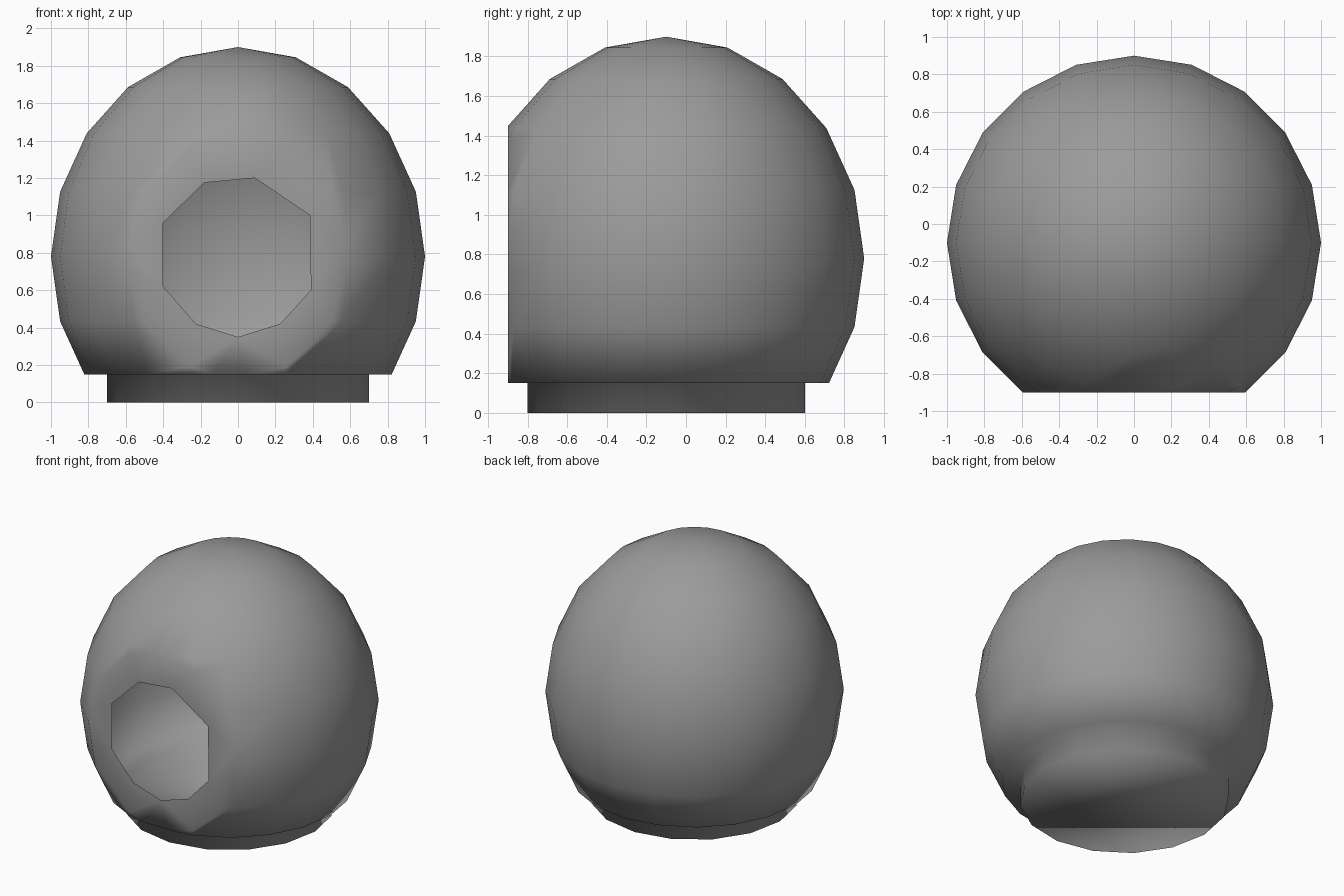
import bpy
import bmesh
import math
from mathutils import Matrix, Vector

cube = bpy.data.objects.get("Cube")
if cube:
    bpy.data.objects.remove(cube, do_unlink=True)

FRONT = -0.9
LIP = 0.15
CENTRE = Vector((0, -0.1, 0.78))

grey = bpy.data.materials.new("warm_grey")
grey.use_nodes = True
grey.diffuse_color = (0.33, 0.33, 0.33, 1)
grey.node_tree.nodes["Principled BSDF"].inputs["Base Color"].default_value = grey.diffuse_color


def cut(bm, point, normal):
    """Remove everything on the positive side of a plane."""
    bmesh.ops.bisect_plane(bm, geom=bm.verts[:] + bm.edges[:] + bm.faces[:], dist=0.0005,
                           plane_co=point, plane_no=normal, clear_outer=True)


def add_loop(bm, points):
    verts = [bm.verts.new(p) for p in points]
    return [bm.edges.new((v, verts[(i + 1) % len(verts)])) for i, v in enumerate(verts)]


def rim(bm, axis, value):
    """Open edges lying in one plane."""
    return [e for e in bm.edges if e.is_boundary
            and all(abs(v.co[axis] - value) < 0.001 for v in e.verts)]


bm = bmesh.new()

# Egg-shaped dome
bmesh.ops.create_uvsphere(bm, u_segments=20, v_segments=10, radius=1,
                          matrix=Matrix.Translation(CENTRE) @ Matrix.Diagonal((1, 1, 1.12, 1)))

# Flat front wall with an open, roughly round doorway
cut(bm, (0, FRONT, 0), (0, -1, 0))
outer = rim(bm, 1, FRONT)
doorway = [(-0.4, 0.96), (-0.18, 1.175), (0.09, 1.2), (0.385, 1.0), (0.39, 0.6),
           (0.225, 0.42), (0, 0.35), (-0.225, 0.42), (-0.4, 0.62)]
inner = add_loop(bm, [(x, FRONT, z) for x, z in doorway])
bmesh.ops.triangle_fill(bm, edges=outer + inner, use_beauty=True, normal=(0, -1, 0))

# Underside lip, running in to the foot
cut(bm, (0, 0, LIP), (0, 0, -1))
outer = rim(bm, 2, LIP)
sides = 16
foot = add_loop(bm, [(0.7 * math.cos(math.tau * i / sides),
                      CENTRE.y + 0.7 * math.sin(math.tau * i / sides), LIP)
                     for i in range(sides)])
bmesh.ops.triangle_fill(bm, edges=outer + foot, use_beauty=True, normal=(0, 0, -1))

# Foot wall and closed floor
result = bmesh.ops.extrude_edge_only(bm, edges=foot)["geom"]
low = [g for g in result if isinstance(g, bmesh.types.BMVert)]
bmesh.ops.translate(bm, verts=low, vec=(0, 0, -LIP))
bmesh.ops.contextual_create(bm, geom=rim(bm, 2, 0))

bmesh.ops.recalc_face_normals(bm, faces=bm.faces)
for face in bm.faces:
    face.smooth = True

mesh = bpy.data.meshes.new("hollow_shelter")
bm.to_mesh(mesh)
bm.free()
mesh.materials.append(grey)
shelter = bpy.data.objects.new("hollow_shelter", mesh)
bpy.context.collection.objects.link(shelter)
